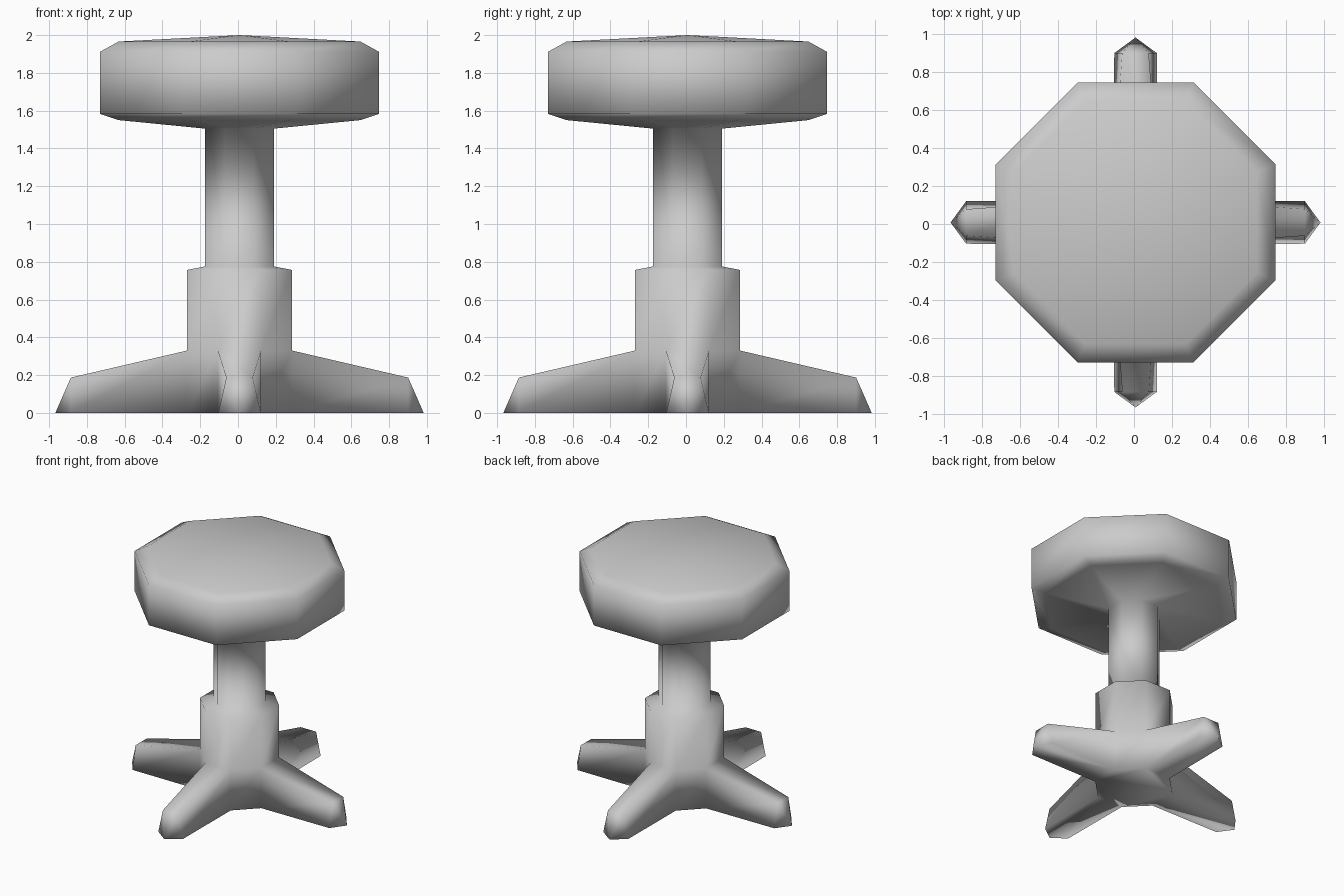
import bpy, bmesh, math
from mathutils import Vector

if "Cube" in bpy.data.objects:
    bpy.data.objects.remove(bpy.data.objects["Cube"])

CX = CY = 0.008          # slight offset of the seat and post axis
SIDES = 8
bm = bmesh.new()


def ring(apothem, z):
    """Octagon with flat sides facing the axes."""
    r = apothem / math.cos(math.pi / SIDES)
    return [bm.verts.new((CX + r * math.cos((i - 0.5) * math.tau / SIDES),
                          CY + r * math.sin((i - 0.5) * math.tau / SIDES), z))
            for i in range(SIDES)]


# Base hub, post and cushioned seat: (half width, height) from floor upward
profile = [(0.278, 0.0), (0.278, 0.33), (0.278, 0.757), (0.183, 0.775),
           (0.183, 1.505), (0.64, 1.55), (0.738, 1.583), (0.738, 1.912), (0.64, 1.966)]
rings = [ring(a, z) for a, z in profile]
for k in range(len(rings) - 1):
    lo, hi = rings[k], rings[k + 1]
    for i in range(SIDES):
        if k == 0 and i % 2 == 0:
            continue      # opening where a leg joins the hub
        j = (i + 1) % SIDES
        bm.faces.new((lo[i], lo[j], hi[j], hi[i]))

# Crowned seat top and flat underside
crown = bm.verts.new((CX, CY, 2.0))
for i in range(SIDES):
    bm.faces.new((rings[-1][i], rings[-1][(i + 1) % SIDES], crown))
bm.faces.new(rings[0][::-1])

# Four tapered legs with pointed toes, joined to the hub openings
for q in range(4):
    ang = q * math.pi / 2
    out = Vector((math.cos(ang), math.sin(ang), 0))
    side = Vector((-math.sin(ang), math.cos(ang), 0))

    def at(d, s, z):
        return bm.verts.new(Vector((CX, CY, z)) + out * d + side * s)

    i, j = 2 * q, 2 * q + 1
    b0, b1, t0, t1 = rings[0][i], rings[0][j], rings[1][i], rings[1][j]
    e0, e1 = at(0.893, -0.112, 0), at(0.893, 0.112, 0)
    u0, u1 = at(0.893, -0.07, 0.187), at(0.893, 0.07, 0.187)
    toe = at(0.975, 0, 0)
    for f in ((t0, u0, u1, t1), (b0, e0, u0, t0), (e1, b1, t1, u1),
              (e0, toe, u0), (toe, e1, u1), (toe, u1, u0), (b0, b1, e1, toe, e0)):
        bm.faces.new(f)

bmesh.ops.recalc_face_normals(bm, faces=bm.faces)
for f in bm.faces:
    f.smooth = True

mesh = bpy.data.meshes.new("stool")
bm.to_mesh(mesh)
bm.free()
grey = bpy.data.materials.new("plain_grey")
grey.diffuse_color = (0.6, 0.6, 0.6, 1)
grey.use_nodes = True
grey.node_tree.nodes["Principled BSDF"].inputs["Base Color"].default_value = grey.diffuse_color
mesh.materials.append(grey)
stool = bpy.data.objects.new("stool", mesh)
bpy.context.collection.objects.link(stool)
